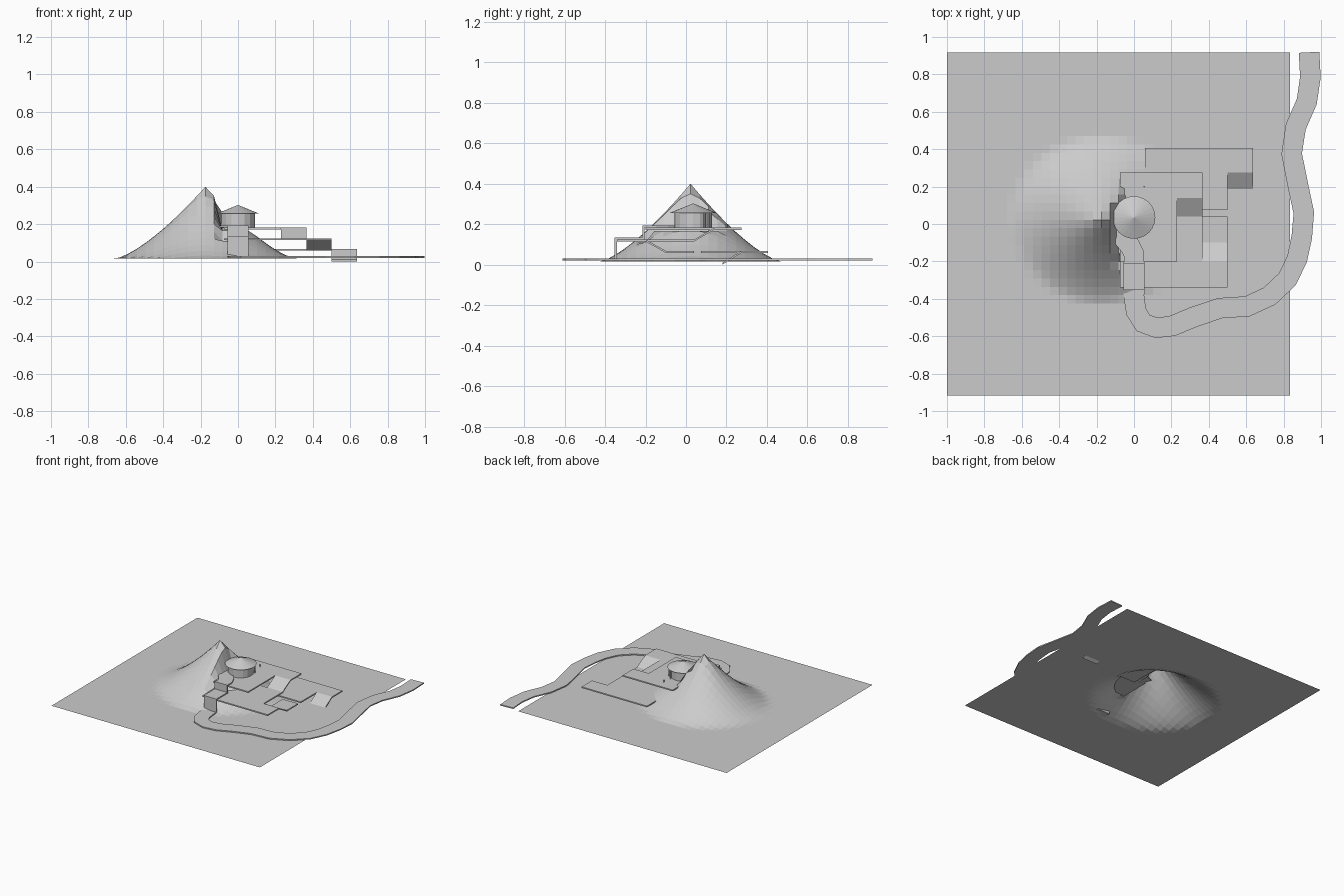
import bpy, bmesh, math
from mathutils import Vector

if "Cube" in bpy.data.objects:
    bpy.data.objects.remove(bpy.data.objects["Cube"])


def finish(name, bm):
    bmesh.ops.recalc_face_normals(bm, faces=bm.faces)
    me = bpy.data.meshes.new(name)
    bm.to_mesh(me)
    bm.free()
    ob = bpy.data.objects.new(name, me)
    bpy.context.collection.objects.link(ob)
    return ob


def slab(name, outline, z0, z1):
    """Flat plate from a plan outline."""
    bm = bmesh.new()
    f = bm.faces.new([bm.verts.new((x, y, z0)) for x, y in outline])
    r = bmesh.ops.extrude_face_region(bm, geom=[f])
    bmesh.ops.translate(bm, vec=(0, 0, z1 - z0),
                        verts=[v for v in r["geom"] if isinstance(v, bmesh.types.BMVert)])
    return finish(name, bm)


def ramp(name, x0, x1, ya, za, yb, zb, t=0.01):
    """Thin sloping plate between two levels."""
    bm = bmesh.new()
    prof = [(ya, za), (yb, zb), (yb, zb - t), (ya, za - t)]
    f = bm.faces.new([bm.verts.new((x0, y, z)) for y, z in prof])
    r = bmesh.ops.extrude_face_region(bm, geom=[f])
    bmesh.ops.translate(bm, vec=(x1 - x0, 0, 0),
                        verts=[v for v in r["geom"] if isinstance(v, bmesh.types.BMVert)])
    return finish(name, bm)


def cone(name, sides, r1, r2, x, y, z0, z1):
    bm = bmesh.new()
    bmesh.ops.create_cone(bm, cap_ends=True, segments=sides, radius1=r1, radius2=r2, depth=z1 - z0)
    bmesh.ops.translate(bm, vec=(x, y, (z0 + z1) / 2), verts=bm.verts)
    return finish(name, bm)


def ribbon(name, pts, half, z0, z1):
    """Flat band of constant width along a plan path."""
    left, right = [], []
    for i, p in enumerate(pts):
        a, b = Vector(pts[max(i - 1, 0)]), Vector(pts[min(i + 1, len(pts) - 1)])
        d = (b - a).normalized()
        n = Vector((-d.y, d.x)) * half
        left.append(Vector(p) + n)
        right.append(Vector(p) - n)
    bm = bmesh.new()
    rows = [[bm.verts.new((q.x, q.y, z)) for q, z in ((l, z0), (r, z0), (r, z1), (l, z1))]
            for l, r in zip(left, right)]
    for a, b in zip(rows, rows[1:]):
        for k in range(4):
            bm.faces.new((a[k], a[(k + 1) % 4], b[(k + 1) % 4], b[k]))
    bm.faces.new(rows[0])
    bm.faces.new(rows[-1])
    return finish(name, bm)


# Ground sheet with the mountain pulled up, cut back where the terraces sit
bm = bmesh.new()
bmesh.ops.create_grid(bm, x_segments=40, y_segments=41, size=0.9175)
for v in bm.verts:
    v.co.x -= 0.0825
    x, y = v.co.x, v.co.y
    d = math.hypot((x + 0.174) / 0.485, (y - 0.022) / 0.45)
    z = 0.015 + 0.385 * max(0, 1 - d) ** 1.4
    if x > (-0.09 if y < 0.1 else -0.06):
        z = min(z, 0.165 if y > -0.2 else 0.11)
    v.co.z = z
terrain = finish("ground_and_mountain", bm)

# Three terraces
slab("upper_terrace", [(-0.075, -0.2), (0.23, -0.2), (0.23, 0.14), (0.365, 0.14),
                       (0.365, 0.275), (-0.075, 0.275)], 0.172, 0.182)
slab("middle_terrace", [(-0.075, -0.34), (0.5, -0.34), (0.5, -0.2), (0.365, -0.2),
                        (0.365, 0.04), (-0.075, 0.04)], 0.114, 0.124)
slab("lower_terrace", [(0.06, 0.075), (0.5, 0.075), (0.5, 0.275), (0.635, 0.275),
                       (0.635, 0.405), (0.06, 0.405)], 0.058, 0.068)
slab("lower_landing", [(0.365, -0.1), (0.5, -0.1), (0.5, 0.04), (0.365, 0.04)], 0.058, 0.068)

# Ramps between terraces
ramp("upper_ramp", 0.23, 0.365, 0.14, 0.182, 0.04, 0.124)
ramp("middle_ramp", 0.365, 0.5, -0.2, 0.124, -0.1, 0.068)
ramp("lower_ramp", 0.5, 0.635, 0.275, 0.068, 0.18, 0.01)

# Stream: source, two falls, middle pool and the long winding river
W = 0.055
ribbon("stream_source", [(-0.11, 0.03), (-0.075, -0.05), (-0.02, -0.12), (0, -0.16), (0, -0.21)],
       W, 0.183, 0.192)
slab("upper_fall", [(-W, -0.214), (W, -0.214), (W, -0.204), (-W, -0.204)], 0.125, 0.192)
slab("middle_stream", [(-W, -0.35), (W, -0.35), (W, -0.204), (-W, -0.204)], 0.125, 0.134)
slab("lower_fall", [(-W, -0.352), (W, -0.352), (W, -0.342), (-W, -0.342)], 0.02, 0.134)
ribbon("river", [(0, -0.342), (0, -0.39), (0.012, -0.47), (0.05, -0.53), (0.12, -0.555),
                 (0.205, -0.545), (0.32, -0.497), (0.46, -0.45), (0.607, -0.44), (0.725, -0.385),
                 (0.82, -0.295), (0.872, -0.187), (0.897, -0.07), (0.908, 0.06), (0.88, 0.19),
                 (0.843, 0.375), (0.865, 0.52), (0.924, 0.655), (0.943, 0.785), (0.936, 0.918)],
       W, 0.02, 0.029)

# Round hut with conical roof and porch posts
cone("hut_wall", 16, 0.092, 0.092, 0, 0.035, 0.18, 0.258)
cone("hut_roof", 24, 0.114, 0.0, 0, 0.035, 0.256, 0.302)
for a in (35, 60):
    t = math.radians(a)
    cone("porch_post", 8, 0.006, 0.006, 0.1 * math.cos(t), 0.035 + 0.1 * math.sin(t), 0.18, 0.26)

# Small marker on the upper terrace
cone("marker", 6, 0.004, 0.004, 0.055, 0.2, 0.182, 0.2)
